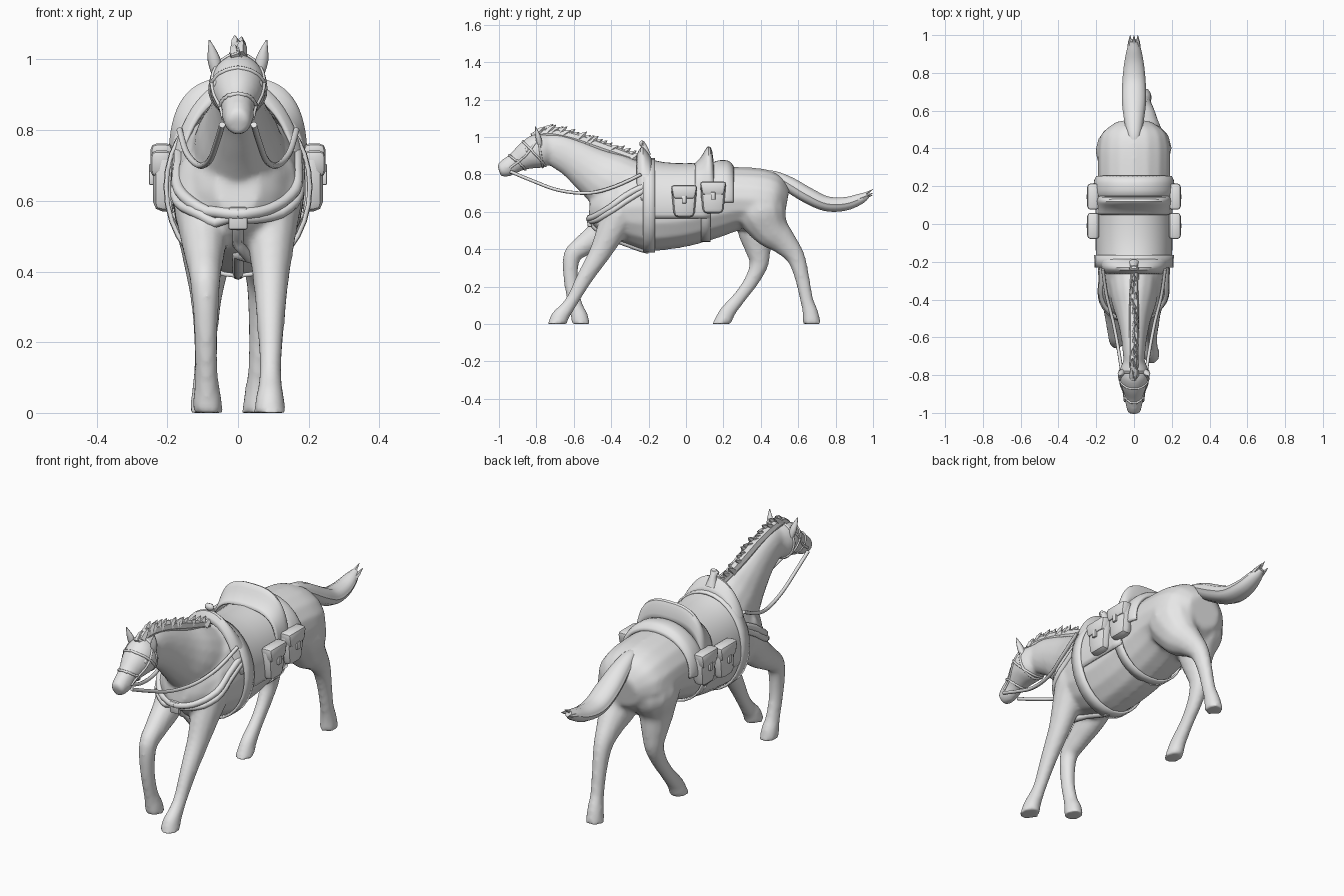
import bpy, bmesh, math, random
from mathutils import Vector
from mathutils.bvhtree import BVHTree

random.seed(4)
old = bpy.data.objects.get("Cube")
if old:
    bpy.data.objects.remove(old, do_unlink=True)

# One plain colour
grey = bpy.data.materials.new("plain_grey")
grey.use_nodes = True
grey.diffuse_color = (0.8, 0.8, 0.8, 1)
grey.node_tree.nodes["Principled BSDF"].inputs["Base Color"].default_value = (0.8, 0.8, 0.8, 1)


def link(name, data):
    ob = bpy.data.objects.new(name, data)
    bpy.context.collection.objects.link(ob)
    data.materials.append(grey)
    return ob


def finish(bm, name, angle=40):
    bmesh.ops.recalc_face_normals(bm, faces=bm.faces)
    me = bpy.data.meshes.new(name)
    bm.to_mesh(me)
    bm.free()
    me.shade_smooth()
    me.set_sharp_from_angle(angle=math.radians(angle))
    return link(name, me)


def spline(rows, steps=4):
    """Catmull-Rom interpolation of equally long rows."""
    rows = [tuple(r) for r in rows]
    pad = [rows[0]] + rows + [rows[-1]]
    out = []
    for a, b, c, d in zip(pad, pad[1:], pad[2:], pad[3:]):
        for k in range(steps):
            t = k / steps
            out.append([0.5 * (2*q + (r - p)*t + (2*p - 5*q + 4*r - s)*t*t
                               + (3*q - p - 3*r + s)*t**3)
                        for p, q, r, s in zip(a, b, c, d)])
    out.append(list(rows[-1]))
    return out


def loft(bm, rows, sides=16, steps=4, groove=0):
    """Tube through rows of x, y, z, half width, half height."""
    rows = spline(rows, steps)
    centres = [Vector(r[:3]) for r in rows]
    rings = []
    for i, row in enumerate(rows):
        tan = (centres[min(i + 1, len(rows) - 1)] - centres[max(i - 1, 0)]).normalized()
        side = (Vector((1, 0, 0)) - tan * tan.x).normalized()
        up = tan.cross(side)
        ring = []
        for k in range(sides):
            a = math.tau * k / sides
            g = 1 - groove * (k % 2)
            p = centres[i] + g * (side * row[3] * math.cos(a) + up * row[4] * math.sin(a))
            p.z = max(p.z, 0)
            ring.append(bm.verts.new(p))
        rings.append(ring)
    for r, s in zip(rings, rings[1:]):
        for k in range(sides):
            j = (k + 1) % sides
            bm.faces.new((r[k], r[j], s[j], s[k]))
    bm.faces.new(rings[0])
    bm.faces.new(rings[-1])


def midline(bm, rows, **kw):
    loft(bm, [(0, *r) for r in rows], **kw)


def leg(bm, x_top, x_foot, rows):
    n = len(rows) - 1
    loft(bm, [(x_top + (x_foot - x_top) * i / n, y, z, r * 0.88, r)
              for i, (y, z, r) in enumerate(rows)], sides=12)


# Body: trunk, neck, head and legs fused into one skin
bm = bmesh.new()
midline(bm, [(-.515, .63, .06, .07), (-.46, .625, .12, .125), (-.36, .62, .168, .18),
             (-.22, .63, .188, .24), (-.05, .63, .19, .225), (.12, .65, .19, .2),
             (.28, .67, .192, .17), (.4, .66, .192, .17), (.48, .65, .17, .148),
             (.538, .64, .095, .085)])
midline(bm, [(-.25, .69, .145, .17), (-.4, .76, .122, .16), (-.5, .82, .09, .13),
             (-.6, .885, .069, .105), (-.7, .93, .058, .09), (-.77, .94, .05, .07)])
midline(bm, [(-.73, .945, .058, .075), (-.79, .925, .081, .093), (-.85, .9, .071, .077),
             (-.91, .865, .048, .055), (-.96, .835, .044, .05), (-1, .82, .033, .035)])
leg(bm, .095, .09, [(-.31, .7, .08), (-.35, .6, .097), (-.4, .5, .08), (-.46, .38, .059),
                    (-.54, .25, .045), (-.6, .14, .036), (-.64, .08, .039),
                    (-.675, .035, .048), (-.69, -.02, .055)])
leg(bm, -.1, -.085, [(-.31, .7, .08), (-.36, .6, .097), (-.44, .5, .078), (-.54, .425, .06),
                     (-.61, .36, .048), (-.615, .22, .038), (-.59, .1, .038),
                     (-.57, .04, .047), (-.56, -.02, .051)])
leg(bm, .085, .052, [(.37, .72, .1), (.4, .61, .135), (.45, .51, .105), (.52, .44, .073),
                     (.585, .36, .051), (.62, .25, .04), (.645, .13, .036), (.665, .06, .043),
                     (.675, -.02, .051)])
leg(bm, -.085, -.095, [(.39, .72, .1), (.385, .61, .135), (.37, .5, .097), (.385, .4, .07),
                       (.39, .32, .051), (.35, .23, .04), (.285, .14, .036), (.22, .06, .043),
                       (.185, -.02, .051)])
body = finish(bm, "horse_body", 180)
mod = body.modifiers.new("fuse", "REMESH")
mod.mode = "VOXEL"
mod.voxel_size = 0.011
mod.use_smooth_shade = True
mod = body.modifiers.new("soften", "SMOOTH")
mod.factor = 0.5
mod.iterations = 8
bpy.context.view_layer.update()
skin = BVHTree.FromObject(body, bpy.context.evaluated_depsgraph_get())

# Ears and eyes
for s, word in ((1, "left"), (-1, "right")):
    bm = bmesh.new()
    loft(bm, [(s*.058, -.78, .95, .013, .015), (s*.068, -.79, 1.0, .018, .014),
              (s*.081, -.805, 1.055, .002, .002)], sides=8)
    finish(bm, word + "_ear", 60)
    bm = bmesh.new()
    bmesh.ops.create_uvsphere(bm, u_segments=12, v_segments=8, radius=.013)
    bmesh.ops.translate(bm, verts=bm.verts, vec=(s*.058, -.85, .93))
    finish(bm, word + "_eye", 180)

# Mane: crest ridge with ragged tufts swept back
bm = bmesh.new()
crest = [(-.8, 1.0, .016, .02), (-.74, 1.02, .024, .028), (-.6, .993, .026, .032),
         (-.45, .942, .026, .032), (-.25, .875, .018, .022)]
midline(bm, crest, sides=8)
for y, z, w, h in spline(crest, 7):
    x = random.uniform(-.01, .01)
    lift = random.uniform(.03, .05)
    loft(bm, [(x, y - .02, z, .018, .022), (x * 1.3, y + .005, z + lift * .6, .014, .016),
              (x * 1.6, y + .03, z + lift, .001, .001)], sides=5, steps=1)
loft(bm, [(0, -.78, 1.02, .02, .02), (0, -.83, .99, .018, .012), (.01, -.87, .945, .002, .002)], sides=6)
finish(bm, "mane", 35)

# Tail with lengthwise locks and a split tip
bm = bmesh.new()
midline(bm, [(.41, .8, .018, .018), (.47, .795, .035, .025), (.55, .748, .052, .042),
             (.65, .688, .064, .045), (.75, .643, .062, .042), (.85, .642, .052, .038),
             (.93, .668, .036, .03), (.97, .69, .018, .018)], sides=20, groove=.06)
for dx, dz in ((-.02, 0), (.02, .01), (0, .03)):
    loft(bm, [(dx * .6, .9, .66, .02, .02), (dx, .95, .675 + dz * .5, .014, .012),
              (dx, 1, .69 + dz, .001, .001)], sides=6)
finish(bm, "tail", 45)


def drape(name, stations, zc, drop, reach, power=2.1, thick=.01):
    """Sheet arched over the back from stations of y, top height, half width."""
    bm = bmesh.new()
    rows = []
    count = 32
    for y, top, w in spline(stations, 2):
        row = []
        for k in range(count + 1):
            a = math.radians(reach) * (2 * k / count - 1)
            sn, cs = math.sin(a), math.cos(a)
            x = math.copysign(abs(sn) ** (2 / power), sn) * w
            z = math.copysign(abs(cs) ** (2 / power), cs)
            row.append(bm.verts.new((x, y, zc + z * (top - zc if z > 0 else drop))))
        rows.append(row)
    for r, s in zip(rows, rows[1:]):
        for k in range(count):
            bm.faces.new((r[k], r[k + 1], s[k + 1], s[k]))
    bmesh.ops.remove_doubles(bm, verts=bm.verts, dist=.0005)
    ob = finish(bm, name)
    mod = ob.modifiers.new("thickness", "SOLIDIFY")
    mod.thickness = thick
    mod.offset = 0


# Saddle, arches, girths and bedroll
drape("saddle", [(-.22, .882, .196), (-.12, .86, .198), (0, .854, .199), (.13, .86, .199)],
      .63, .2, 108)
drape("saddle_cantle", [(.05, .855, .185), (.08, .885, .187), (.105, .925, .19), (.12, .945, .192),
                        (.135, .925, .19), (.145, .84, .185)], .68, .1, 90, 2.9)
drape("saddle_pommel", [(-.26, .9, .16), (-.24, .94, .175), (-.22, .93, .185), (-.18, .87, .195)],
      .66, .1, 90, 2)
drape("front_girth", [(-.23, .882, .203), (-.165, .88, .205)], .64, .252, 180, 2, .012)
drape("rear_girth", [(.08, .855, .198), (.13, .855, .198)], .65, .208, 180)
drape("bedroll", [(.14, .84, .193), (.16, .863, .203), (.2, .868, .206), (.23, .862, .203),
                  (.25, .835, .193)], .67, .1, 100, 2.1, .016)
bm = bmesh.new()
midline(bm, [(-.21, .9, .03, .025), (-.225, .95, .018, .016), (-.235, .965, .026, .016),
             (-.23, .98, .015, .008)], sides=10)
finish(bm, "saddle_horn")


def box(name, centre, size, taper=1, bevel=.014):
    bm = bmesh.new()
    bmesh.ops.create_cube(bm, size=1)
    for v in bm.verts:
        k = taper if v.co.z < 0 else 1
        v.co = Vector(centre) + Vector((v.co.x * size[0], v.co.y * size[1] * k, v.co.z * size[2]))
    bmesh.ops.bevel(bm, geom=bm.edges[:], offset=bevel, segments=2, affect="EDGES", profile=.5)
    return finish(bm, name)


# Saddle pouches with flaps and buckles, two on each side
for s, word in ((1, "left"), (-1, "right")):
    for end, y, z in (("front", -.01, .655), ("rear", .145, .675)):
        box(f"{word}_{end}_pouch", (s*.208, y, z), (.064, .14, .17), .78, .026)
        box(f"{word}_{end}_flap", (s*.216, y, z + .05), (.064, .145, .075), .8, .018)
        box(f"{word}_{end}_buckle", (s*.245, y, z + .01), (.014, .025, .04), 1, .004)


def strap(name, points, r, on_skin=True, closed=False):
    path = [Vector(p) for p in spline(points)]
    if on_skin:
        path = [skin.find_nearest(p)[0] for p in path]
    cu = bpy.data.curves.new(name, "CURVE")
    cu.dimensions = "3D"
    cu.bevel_depth = r
    cu.bevel_resolution = 2
    cu.use_fill_caps = True
    line = cu.splines.new("POLY")
    line.points.add(len(path) - 1)
    for p, co in zip(line.points, path):
        p.co = (*co, 1)
    line.use_cyclic_u = closed
    line.use_smooth = True
    link(name, cu)


def head_band(name, y, z, lean, r):
    """Strap circling the head, tilted by lean."""
    pts = []
    for k in range(16):
        a = math.tau * k / 16
        pts.append((.1 * math.cos(a), y - .1 * math.sin(a) * math.sin(lean),
                    z + .1 * math.sin(a) * math.cos(lean)))
    strap(name, pts, r, closed=True)


# Bridle
head_band("noseband", -.915, .865, .7, .006)
head_band("browband", -.82, .92, .75, .006)
head_band("throat_strap", -.775, .935, .1, .006)
for s, word in ((1, "left"), (-1, "right")):
    strap(word + "_cheek_strap", [(s*.07, -.8, .98), (s*.08, -.86, .9), (s*.06, -.94, .83)], .006)
    strap(word + "_rein", [(s*.045, -.94, .815), (s*.06, -.82, .765), (s*.08, -.68, .715),
                           (s*.11, -.52, .7), (s*.145, -.38, .735), (s*.165, -.24, .8)], .009, False)
    # Breast harness
    strap(word + "_breast_strap", [(s*.2, -.2, .77), (s*.2, -.3, .71), (s*.17, -.41, .63),
                                   (s*.09, -.5, .57), (0, -.55, .555)], .017)
    strap(word + "_lower_breast_strap", [(s*.2, -.2, .735), (s*.2, -.3, .675), (s*.16, -.41, .595),
                                         (s*.08, -.5, .545), (0, -.54, .54)], .015)
strap("chest_strap", [(0, -.54, .56), (0, -.45, .45), (0, -.32, .38), (0, -.2, .36)], .016)
box("breast_plate", (0, -.515, .55), (.055, .03, .065), .8, .008)
